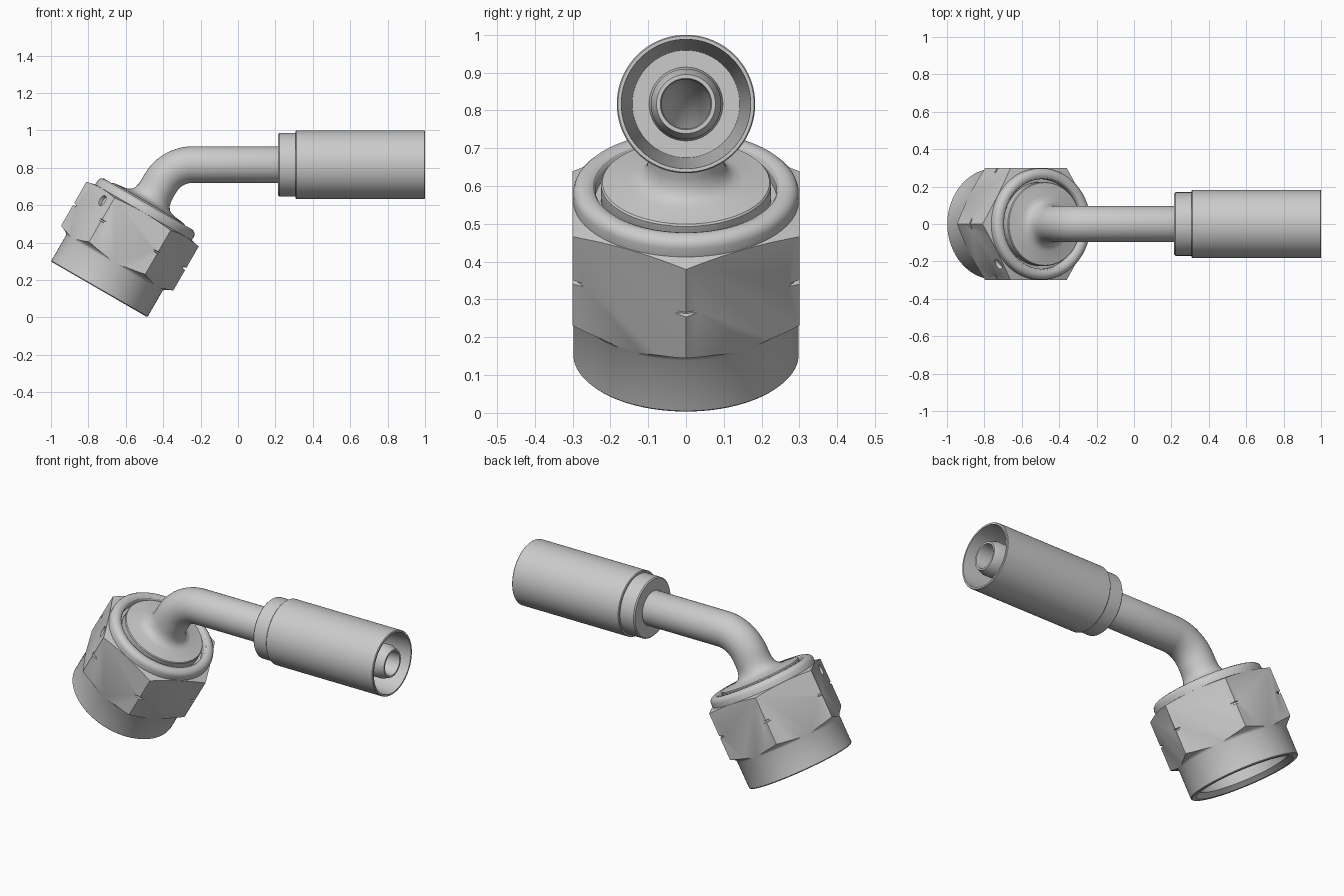
import bpy, bmesh, math
from mathutils import Vector

if "Cube" in bpy.data.objects:
    bpy.data.objects.remove(bpy.data.objects["Cube"])

BASE = Vector((-0.7425, 0, 0.15))      # centre of the nut's open face
AX = Vector((0.5, 0, 0.8660))          # nut axis
Y = Vector((0, 1, 0))
BEND_R, S0 = 0.2, 0.6545               # bend radius, bend start along the centreline
S1 = S0 + BEND_R * math.pi / 3


def side(d):
    return Vector((d.z, 0, -d.x))


def frame(s):
    """Point and direction on the centreline at length s."""
    if s <= S0:
        return BASE + AX * s, AX
    centre = BASE + AX * S0 + side(AX) * BEND_R
    a = math.pi / 3 - (min(s, S1) - S0) / BEND_R
    d = Vector((math.cos(a), 0, math.sin(a)))
    return centre - side(d) * BEND_R + d * max(0, s - S1), d


X_OFF = S1 - frame(S1)[0].x            # converts x on the straight run to s


def sweep(name, stations, seg=80, closed=True):
    """Rings of (s, radius) along the centreline, joined in order."""
    bm = bmesh.new()
    rings = []
    for s, r in stations:
        p, d = frame(s)
        n = side(d)
        rings.append([bm.verts.new(p + (n * math.cos(a) + Y * math.sin(a)) * r)
                      for a in (2 * math.pi * i / seg for i in range(seg))])
    for k in range(len(rings) if closed else len(rings) - 1):
        a, b = rings[k], rings[(k + 1) % len(rings)]
        for i in range(seg):
            j = (i + 1) % seg
            bm.faces.new((a[i], a[j], b[j], b[i]))
    if not closed:
        bm.faces.new(rings[0])
        bm.faces.new(rings[-1])
    bmesh.ops.recalc_face_normals(bm, faces=bm.faces)
    me = bpy.data.meshes.new(name)
    bm.to_mesh(me)
    bm.free()
    ob = bpy.data.objects.new(name, me)
    bpy.context.collection.objects.link(ob)
    return ob


def activate(ob):
    bpy.ops.object.select_all(action='DESELECT')
    ob.select_set(True)
    bpy.context.view_layer.objects.active = ob


def boolean(ob, cutter, op):
    m = ob.modifiers.new("cut", 'BOOLEAN')
    m.operation, m.solver, m.object = op, 'EXACT', cutter
    activate(ob)
    bpy.ops.object.modifier_apply(modifier=m.name)
    bpy.data.objects.remove(cutter)


def smooth(ob):
    activate(ob)
    bpy.ops.object.shade_smooth_by_angle(angle=math.radians(30))


# Swivel nut: turned profile with corner notches, collar and rolled lip
nut = sweep("swivel_nut", [
    (0.0, 0.27), (0.0, 0.293), (0.005, 0.298), (0.160, 0.298), (0.170, 0.302),
    (0.178, 0.312), (0.196, 0.352), (0.200, 0.365), (0.317, 0.365), (0.322, 0.331),
    (0.330, 0.331), (0.337, 0.365), (0.461, 0.365), (0.466, 0.340), (0.475, 0.298),
    (0.500, 0.298), (0.512, 0.294), (0.521, 0.285), (0.526, 0.272), (0.526, 0.258),
    (0.520, 0.246), (0.510, 0.240), (0.480, 0.240), (0.480, 0.200), (0.420, 0.200),
    (0.400, 0.245), (0.025, 0.245)], seg=96)

# Hexagon outline
hexagon = sweep("hex_outline", [(-0.05, 0.3464), (0.6, 0.3464)], seg=6, closed=False)
boolean(nut, hexagon, 'INTERSECT')

# Drilled mark on one flat
a = math.radians(210)
normal = side(AX) * math.cos(a) + Y * math.sin(a)
spot = BASE + AX * 0.42 + side(AX) * -0.222 + Y * -0.215
bpy.ops.mesh.primitive_cylinder_add(vertices=32, radius=0.03, depth=0.04, location=spot,
                                    rotation=normal.to_track_quat('Z', 'Y').to_euler())
boolean(nut, bpy.context.object, 'DIFFERENCE')
smooth(nut)

# Bent tube with seat flange at one end and hose nipple at the other
bend = [S0 + (S1 - S0) * i / 20 for i in range(21)]
end = 1.0 + X_OFF
outer = [(0.30, 0.065), (0.30, 0.195), (0.41, 0.195), (0.47, 0.225), (0.526, 0.225),
         (0.531, 0.221), (0.540, 0.150), (0.546, 0.130), (0.556, 0.116),
         (0.572, 0.105), (0.595, 0.099), (0.62, 0.0975)]
outer += [(s, 0.0975) for s in bend]
outer += [(0.36 + X_OFF, 0.0975), (0.37 + X_OFF, 0.093), (end - 0.04, 0.093), (end, 0.078)]
inner = [(end, 0.068), (end - 0.01, 0.065)] + [(s, 0.065) for s in reversed(bend)]
smooth(sweep("bent_tube", outer + inner, seg=64))

# Crimp sleeve with stepped rear collar and open mouth
sleeve = [(0.215, 0.09), (0.215, 0.164), (0.221, 0.170), (0.308, 0.170), (0.308, 0.179),
          (0.312, 0.183), (0.996, 0.183), (1.0, 0.180), (1.0, 0.171), (0.36, 0.142),
          (0.36, 0.09)]
smooth(sweep("crimp_sleeve", [(x + X_OFF, r) for x, r in sleeve]))
